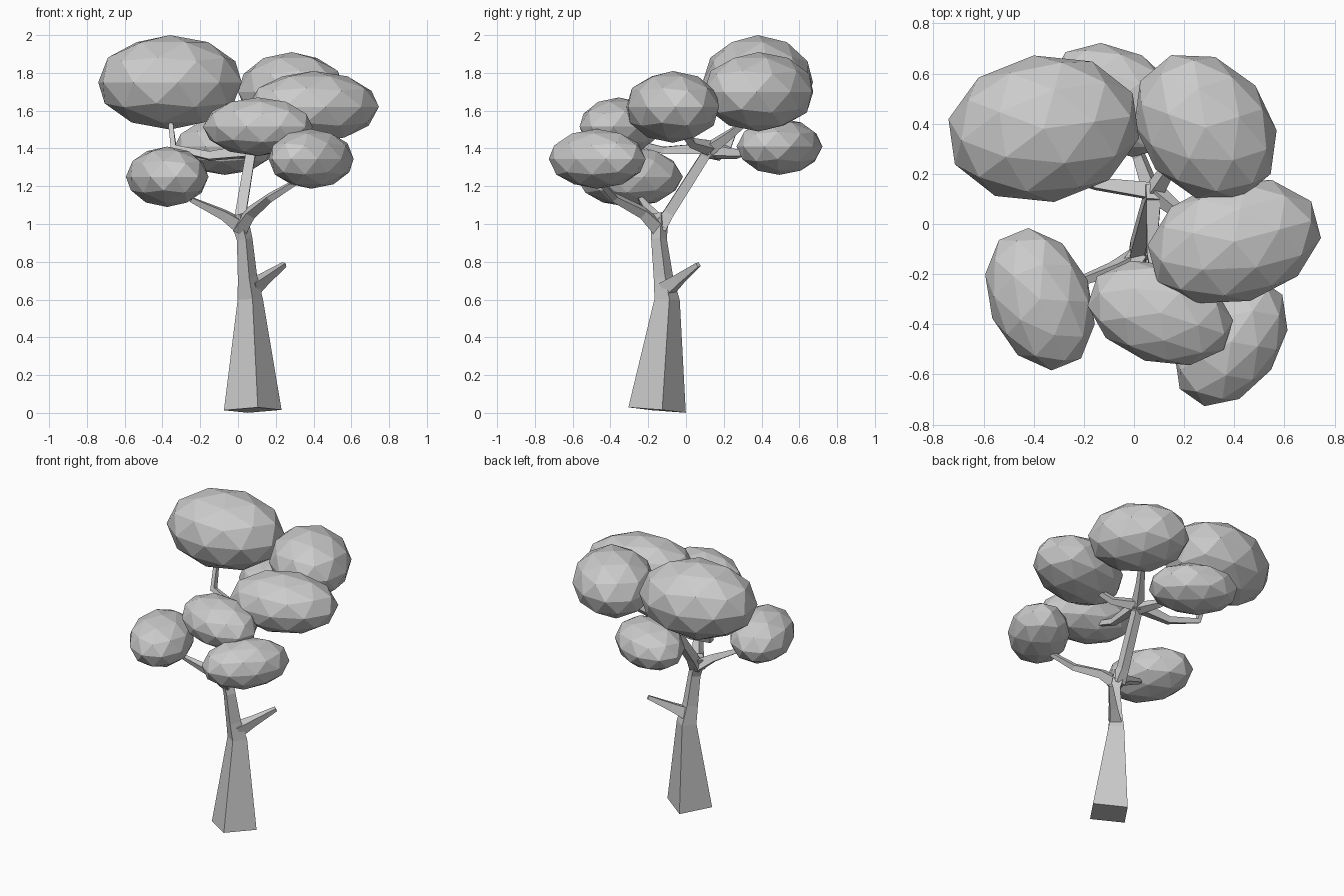
import bpy, bmesh, math
from mathutils import Vector, Matrix

cube = bpy.data.objects.get("Cube")
if cube:
    bpy.data.objects.remove(cube)

# One plain grey for the whole tree
grey = bpy.data.materials.new("plain_grey")
grey.use_nodes = True
grey.diffuse_color = (0.6, 0.6, 0.6, 1)
grey.node_tree.nodes["Principled BSDF"].inputs["Base Color"].default_value = (0.6, 0.6, 0.6, 1)


def add_object(name, bm):
    bmesh.ops.recalc_face_normals(bm, faces=bm.faces)
    mesh = bpy.data.meshes.new(name)
    bm.to_mesh(mesh)
    bm.free()
    mesh.materials.append(grey)
    obj = bpy.data.objects.new(name, mesh)
    bpy.context.collection.objects.link(obj)
    return obj


def limb(name, path, twist=10):
    """Four-sided tapering tube; each path entry is (x, y, z, radius)."""
    bm = bmesh.new()
    points = [Vector(p[:3]) for p in path]
    rings = []
    for i, p in enumerate(points):
        before, after = points[max(i - 1, 0)], points[min(i + 1, len(points) - 1)]
        turn = Vector((0, 0, 1)).rotation_difference(after - before)
        ring = []
        for k in range(4):
            a = math.radians(twist + 90 * k)
            offset = turn @ Vector((math.cos(a), math.sin(a), 0))
            ring.append(bm.verts.new(p + offset * path[i][3]))
        rings.append(ring)
    for low, high in zip(rings, rings[1:]):
        for k in range(4):
            n = (k + 1) % 4
            bm.faces.new((low[k], low[n], high[n], high[k]))
    bm.faces.new(rings[0][::-1])
    bm.faces.new(rings[-1])
    return add_object(name, bm)


def foliage(name, centre, radii, angle):
    """Faceted ellipsoid turned about the vertical axis."""
    bm = bmesh.new()
    bmesh.ops.create_icosphere(bm, subdivisions=2, radius=1)
    place = (Matrix.Translation(centre) @ Matrix.Rotation(math.radians(angle), 4, 'Z')
             @ Matrix.Diagonal((*radii, 1)))
    bmesh.ops.transform(bm, matrix=place, verts=bm.verts)
    return add_object(name, bm)


# Trunk and main leader
limb("trunk", [(.078, -.153, .015, .155), (.065, -.1, .6, .068), (.05, -.12, .72, .052),
               (.035, -.143, .92, .042), (0, -.14, 1.05, .05)])
limb("leader", [(.015, -.14, .98, .05), (.015, -.09, 1.06, .04), (.065, .1, 1.36, .036),
                (.08, .13, 1.43, .045)], 45)

# Branches
limb("broken_stub", [(.07, -.1, .66, .055), (.14, -.035, .71, .036), (.245, .065, .785, .017)])
limb("left_low_branch", [(.01, -.14, .99, .05), (-.08, -.18, 1.05, .034), (-.25, -.24, 1.13, .017)], 45)
limb("right_low_branch", [(.01, -.14, .97, .05), (.07, -.23, 1.06, .036),
                          (.17, -.38, 1.14, .026), (.32, -.46, 1.23, .017)], 45)
limb("left_high_branch", [(.08, .13, 1.39, .045), (-.15, .16, 1.36, .03),
                          (-.34, .22, 1.4, .024), (-.36, .28, 1.56, .018)], 45)
limb("back_branch", [(.07, .13, 1.38, .04), (.02, .27, 1.37, .028), (-.03, .36, 1.4, .018)], 45)
limb("back_right_branch", [(.08, .13, 1.4, .042), (.15, .24, 1.48, .028), (.22, .34, 1.56, .02)], 45)
limb("right_high_branch", [(.08, .13, 1.4, .042), (.2, .03, 1.43, .028), (.32, -.04, 1.52, .02)], 45)
limb("front_high_branch", [(.08, .13, 1.4, .042), (.07, -.12, 1.39, .026), (.1, -.3, 1.44, .018)], 45)

# Foliage clumps: centre, radii, turn in degrees
clumps = {
    "left_top_foliage": ((-.36, .38, 1.75), (.39, .295, .25), 8),
    "back_right_foliage": ((.285, .385, 1.7), (.325, .26, .21), -50),
    "right_foliage": ((.4, -.07, 1.62), (.355, .245, .19), 15),
    "front_foliage": ((.105, -.355, 1.515), (.3, .2, .155), -18),
    "front_right_foliage": ((.387, -.47, 1.345), (.285, .195, .158), 55),
    "left_foliage": ((-.375, -.3, 1.25), (.295, .205, .16), -68),
    "back_foliage": ((-.07, .495, 1.41), (.285, .205, .15), -30),
}
for name, (centre, radii, angle) in clumps.items():
    foliage(name, centre, radii, angle)
